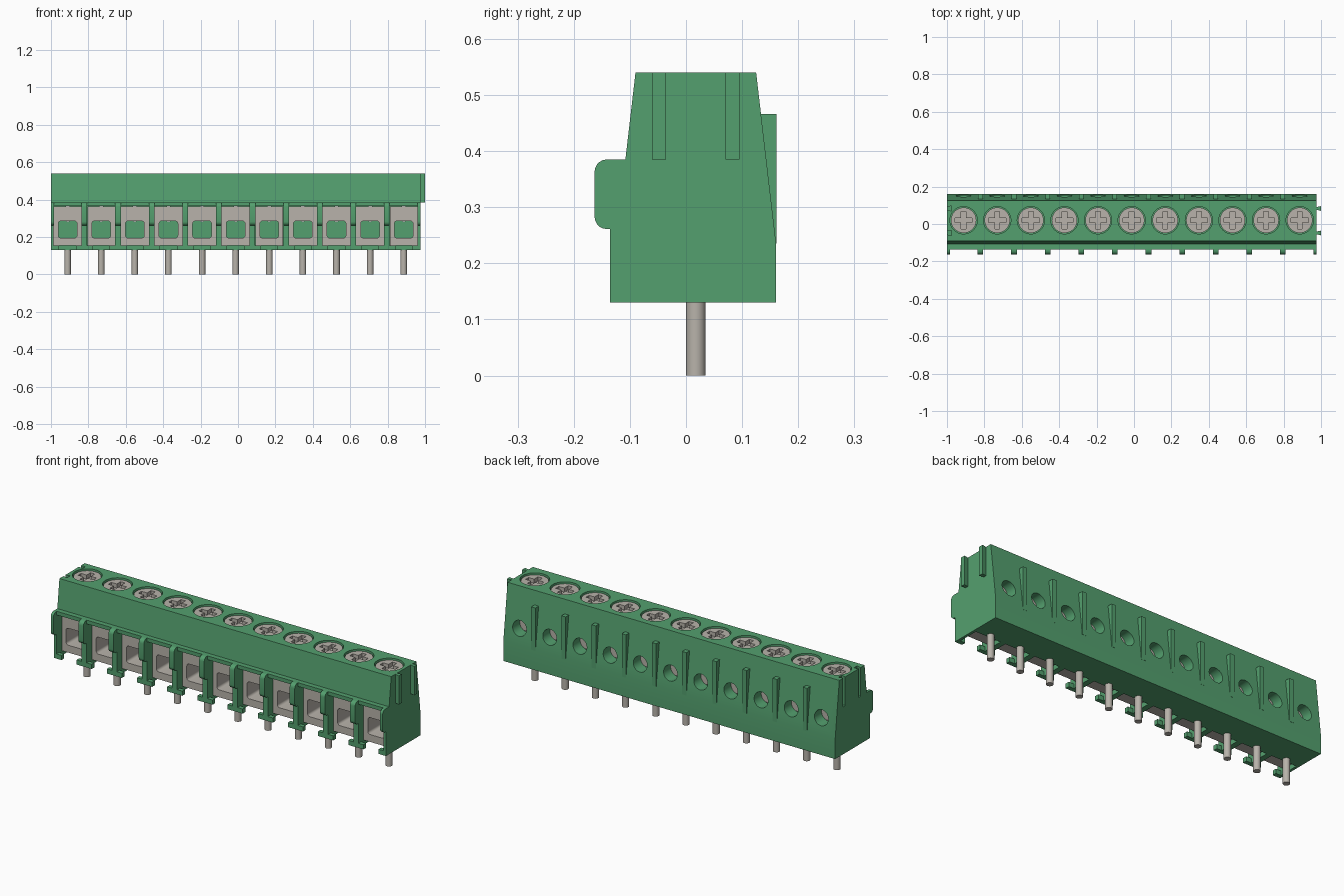
import bpy, bmesh, math

cube = bpy.data.objects.get("Cube")
if cube:
    bpy.data.objects.remove(cube, do_unlink=True)

POLES = 11
PITCH = 0.1797
X0, X1 = -1.0, 0.975
MID = (X0 + X1) / 2
POLE_X = [MID + (i - (POLES - 1) / 2) * PITCH for i in range(POLES)]
GAP_X = [x + PITCH / 2 for x in POLE_X[:-1]]
SCREW_Y = 0.02
parts = []


def material(name, rgb):
    m = bpy.data.materials.new(name)
    m.use_nodes = True
    m.diffuse_color = (*rgb, 1)
    m.node_tree.nodes["Principled BSDF"].inputs["Base Color"].default_value = (*rgb, 1)
    return m


green = material("housing green", (0.088, 0.350, 0.157))
metal = material("metal grey", (0.480, 0.450, 0.405))


def prism(name, pts, axis, a, b, mat=None, offsets=(0,)):
    """Extrude a 2D outline from a to b along an axis, repeated at x offsets."""
    place = {"X": lambda p, t: (t, p[0], p[1]),
             "Y": lambda p, t: (p[0], t, p[1]),
             "Z": lambda p, t: (p[0], p[1], t)}[axis]
    bm = bmesh.new()
    for off in offsets:
        rings = []
        for t in (a, b):
            co = [place(p, t) for p in pts]
            rings.append([bm.verts.new((c[0] + off, c[1], c[2])) for c in co])
        lo, hi = rings
        bm.faces.new(lo)
        bm.faces.new(hi)
        for i in range(len(pts)):
            j = (i + 1) % len(pts)
            bm.faces.new((lo[i], lo[j], hi[j], hi[i]))
    bmesh.ops.recalc_face_normals(bm, faces=bm.faces)
    me = bpy.data.meshes.new(name)
    bm.to_mesh(me)
    bm.free()
    ob = bpy.data.objects.new(name, me)
    bpy.context.collection.objects.link(ob)
    if mat:
        me.materials.append(mat)
        parts.append(ob)
    else:
        ob.hide_render = True
    return ob


def rect(u0, u1, v0, v1):
    return [(u0, v0), (u1, v0), (u1, v1), (u0, v1)]


def circle(u, v, r, n=32):
    return [(u + r * math.cos(2 * math.pi * i / n), v + r * math.sin(2 * math.pi * i / n))
            for i in range(n)]


def corner(u, v, r, start, n=5):
    return [(u + r * math.cos(math.radians(start + 90 * i / n)),
             v + r * math.sin(math.radians(start + 90 * i / n))) for i in range(n + 1)]


def round_rect(u0, u1, v0, v1, r):
    return (corner(u1 - r, v1 - r, r, 0) + corner(u0 + r, v1 - r, r, 90)
            + corner(u0 + r, v0 + r, r, 180) + corner(u1 - r, v0 + r, r, 270))


def cut(ob, cutter):
    mod = ob.modifiers.new("cut", "BOOLEAN")
    mod.operation = "DIFFERENCE"
    mod.solver = "EXACT"
    mod.object = cutter
    bpy.context.view_layer.update()
    dg = bpy.context.evaluated_depsgraph_get()
    me = bpy.data.meshes.new_from_object(ob.evaluated_get(dg))
    ob.modifiers.clear()
    ob.data = me
    bpy.data.objects.remove(cutter, do_unlink=True)


# Housing: side profile run along the whole strip
housing = prism("housing", [(-0.135, 0.13), (0.16, 0.13), (0.16, 0.24), (0.125, 0.54),
                            (-0.09, 0.54), (-0.108, 0.385), (-0.135, 0.385)],
                "X", X0, X1, green)
# Wire pockets
cut(housing, prism("pocket_cutter", rect(-0.075, 0.075, 0.155, 0.365), "Y", -0.2, 0.09,
                   offsets=POLE_X))
# Floor openings that leave T-shaped feet under the dividers
cut(housing, prism("floor_cutter", [(-0.075, 0.0), (-0.075, -0.112), (-0.045, -0.112),
                                    (-0.045, -0.2), (0.045, -0.2), (0.045, -0.112),
                                    (0.075, -0.112), (0.075, 0.0)],
                   "Z", 0.1, 0.17, offsets=POLE_X))
# Round test holes in the back
cut(housing, prism("back_hole_cutter", circle(0, 0.325, 0.041), "Y", 0.08, 0.25,
                   offsets=POLE_X))
# Screw wells in the top
cut(housing, prism("screw_well_cutter", circle(0, SCREW_Y, 0.073, 40), "Z", 0.45, 0.6,
                   offsets=POLE_X))

# Dovetail rails on the right end and matching grooves in the left end
for label, y in (("front", -0.048), ("rear", 0.083)):
    def dovetail(x, grow=0.0):
        return [(x - 0.002, y - 0.007 - grow), (x + 0.025, y - 0.0125 - grow),
                (x + 0.025, y + 0.0125 + grow), (x - 0.002, y + 0.007 + grow)]
    cut(housing, prism("groove_cutter", dovetail(X0, 0.001), "Z", 0.385, 0.6))
    prism(label + "_end_rail", dovetail(X1), "Z", 0.385, 0.54, green)

# Rounded ears on the front of the dividers; the end ones are half as thick
ear = (corner(-0.141, 0.363, 0.022, 90) + corner(-0.141, 0.283, 0.022, 180)
       + [(-0.10, 0.261), (-0.10, 0.385)])
prism("divider_ears", ear, "X", -0.015, 0.015, green, GAP_X)
prism("left_end_ear", ear, "X", X1 - 0.015, X1, green)
prism("right_end_ear", ear, "X", X0, X0 + 0.015, green)

# Wedge ribs on the back between the poles
prism("back_ribs", [(0.12, 0.466), (0.161, 0.466), (0.161, 0.235), (0.14, 0.235)],
      "X", -0.0125, 0.0125, green, GAP_X)

# Metal clamps with a rounded wire opening
clamps = prism("wire_clamps", rect(-0.0745, 0.0745, 0.1555, 0.3645), "Y", -0.09, 0.089,
               metal, POLE_X)
cut(clamps, prism("opening_cutter", round_rect(-0.05, 0.05, 0.195, 0.286, 0.014),
                  "Y", -0.2, 0.2, offsets=POLE_X))

# Screws with a cross slot
screws = prism("screws", circle(0, SCREW_Y, 0.068, 40), "Z", 0.445, 0.532, metal, POLE_X)
w, l = 0.013, 0.046
cross = [(-w, -l), (w, -l), (w, -w), (l, -w), (l, w), (w, w),
         (w, l), (-w, l), (-w, w), (-l, w), (-l, -w), (-w, -w)]
cut(screws, prism("slot_cutter", [(x, y + SCREW_Y) for x, y in cross], "Z", 0.51, 0.6,
                  offsets=POLE_X))

# Solder pins
prism("pins", circle(0, 0.0175, 0.0175, 24), "Z", 0.0, 0.158, metal, POLE_X)

# Smooth the round surfaces, keep edges sharp
bpy.ops.object.select_all(action="DESELECT")
for ob in parts:
    ob.select_set(True)
bpy.context.view_layer.objects.active = housing
bpy.ops.object.shade_smooth_by_angle(angle=math.radians(30))
